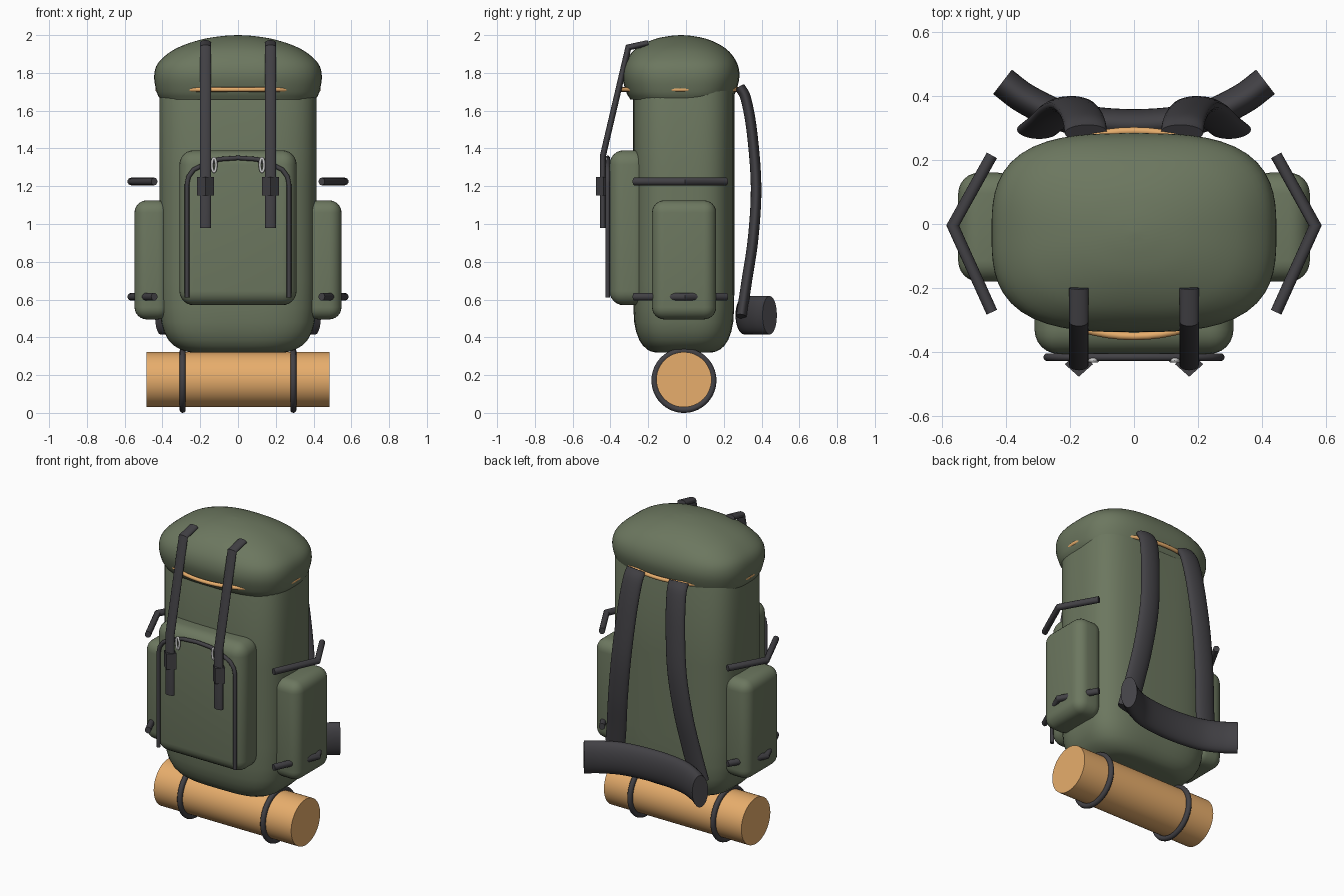
import bpy, bmesh, math
from mathutils import Vector, Matrix

if "Cube" in bpy.data.objects:
    bpy.data.objects.remove(bpy.data.objects["Cube"])


def material(name, rgb):
    m = bpy.data.materials.new(name)
    m.diffuse_color = (*rgb, 1)
    m.use_nodes = True
    m.node_tree.nodes["Principled BSDF"].inputs["Base Color"].default_value = m.diffuse_color
    return m


OLIVE = material("olive_canvas", (0.15, 0.185, 0.115))
DARK = material("dark_webbing", (0.055, 0.053, 0.06))
TAN = material("tan_fabric", (0.80, 0.42, 0.15))
METAL = material("light_metal", (0.6, 0.6, 0.58))


def finish(name, bm, mat):
    bmesh.ops.recalc_face_normals(bm, faces=bm.faces[:])
    me = bpy.data.meshes.new(name)
    bm.to_mesh(me)
    bm.free()
    me.materials.append(mat)
    ob = bpy.data.objects.new(name, me)
    bpy.context.collection.objects.link(ob)
    bpy.ops.object.select_all(action='DESELECT')
    ob.select_set(True)
    bpy.context.view_layer.objects.active = ob
    bpy.ops.object.shade_smooth_by_angle(angle=math.radians(40))
    return ob


def spline(pts, n=6):
    """Catmull-Rom smoothing of a list of points of any dimension."""
    p = [Vector(q) for q in pts]
    p = [2 * p[0] - p[1]] + p + [2 * p[-1] - p[-2]]
    out = []
    for i in range(1, len(p) - 2):
        a, b, c, d = p[i - 1:i + 3]
        for k in range(n):
            t = k / n
            out.append(0.5 * (2 * b + (c - a) * t + (2 * a - 5 * b + 4 * c - d) * t * t
                              + (3 * b - a - 3 * c + d) * t ** 3))
    return out + [p[-2]]


def skin(name, rings, mat, closed=False):
    """Bridge rings of points; cap the ends unless closed."""
    bm = bmesh.new()
    vs = [[bm.verts.new(c) for c in r] for r in rings]
    n = len(vs[0])
    for a, b in zip(vs, vs[1:] + vs[:1] if closed else vs[1:]):
        for i in range(n):
            bm.faces.new((a[i], a[(i + 1) % n], b[(i + 1) % n], b[i]))
    if not closed:
        bm.faces.new(vs[0])
        bm.faces.new(vs[-1])
    return finish(name, bm, mat)


def superellipse(z, hx, hy, cy, e, n=64):
    ring = []
    for i in range(n):
        a = 2 * math.pi * i / n
        c, s = math.cos(a), math.sin(a)
        k = (abs(c) ** e + abs(s) ** e) ** (-1 / e)
        ring.append((hx * c * k, cy + hy * s * k, z))
    return ring


def strap(name, pts, wide, hw, ht, mat=DARK, sides=20):
    """Sweep an elliptical section along a path with mitred corners."""
    p = [Vector(q) for q in pts]
    wide = Vector(wide)
    rings = []
    for i, q in enumerate(p):
        d0 = (q - p[max(i - 1, 0)]).normalized()
        d1 = (p[min(i + 1, len(p) - 1)] - q).normalized()
        t = (d0 + d1).normalized()
        side = (wide - t * t.dot(wide)).normalized()
        nor = t.cross(side) / max(t.dot(d1 if i == 0 else d0), 0.5)
        rings.append([q + side * hw * math.cos(a) + nor * ht * math.sin(a)
                      for a in (2 * math.pi * k / sides for k in range(sides))])
    return skin(name, rings, mat)


def rounded_box(name, lo, hi, r, mat):
    lo, hi = Vector(lo), Vector(hi)
    bm = bmesh.new()
    bmesh.ops.create_cube(bm, size=1, matrix=Matrix.Translation((lo + hi) / 2)
                          @ Matrix.Diagonal((*(hi - lo), 1)))
    bmesh.ops.bevel(bm, geom=bm.edges[:], offset=r, segments=6, profile=0.5, affect='EDGES')
    return finish(name, bm, mat)


def torus(name, centre, u, v, r, mat, n=64):
    """Tube ring around an ellipse with half-axis vectors u and v."""
    c, u, v = Vector(centre), Vector(u), Vector(v)
    w = u.cross(v).normalized()
    rings = []
    for i in range(n):
        a = 2 * math.pi * i / n
        o = u * math.cos(a) + v * math.sin(a)
        out = (-u * math.sin(a) + v * math.cos(a)).cross(w).normalized()
        rings.append([c + o + (out * math.cos(b) + w * math.sin(b)) * r
                      for b in (2 * math.pi * k / 12 for k in range(12))])
    return skin(name, rings, mat, closed=True)


# main bag
body = [(.32, .25, .15), (.325, .275, .172), (.335, .302, .192), (.355, .338, .215),
        (.385, .368, .235), (.43, .392, .252), (.48, .406, .262), (.56, .414, .267),
        (.7, .416, .268), (1.2, .416, .268), (1.7, .416, .268), (1.76, .40, .25)]
skin("main_bag", [superellipse(z, x, y, -.012, 3.5) for z, x, y in body], OLIVE)

# domed lid
lid = [(1.66, .412, .268, 3), (1.70, .431, .29, 3), (1.78, .444, .31, 3), (1.85, .425, .298, 3),
       (1.91, .36, .258, 2.8), (1.95, .28, .205, 2.5), (1.98, .18, .135, 2.3),
       (1.995, .085, .063, 2.1), (2.0, .008, .006, 2)]
skin("lid", [superellipse(z, x, y, -.027, e) for z, x, y, e in spline(lid, 4)], OLIVE)
torus("lid_piping", (0, -.03, 1.712), (.426, 0, 0), (0, .32, 0), .012, TAN)

# front pocket with arched zip
rounded_box("front_pocket", (-.31, -.405, .57), (.31, -.2, 1.39), .075, OLIVE)
arch = [(-.19, 1.31), (-.1, 1.343), (0, 1.35), (.1, 1.343), (.19, 1.31)]
zipper = [(-.27, .61), (-.27, 1.21), (-.262, 1.25), (-.235, 1.287)] + arch + \
         [(.235, 1.287), (.262, 1.25), (.27, 1.21), (.27, .61)]
strap("front_zip", [(x, -.415, z) for x, z in zipper], (0, 1, 0), .012, .012)

# bedroll
skin("bedroll", [[(x, -.011 + .146 * math.cos(a), .176 + .146 * math.sin(a))
                  for a in (2 * math.pi * k / 48 for k in range(48))]
                 for x in (-.485, .485)], TAN)

# hip belt
belt = [(-.41, .443), (-.33, .385), (-.2, .33), (0, .31), (.2, .33), (.33, .385), (.41, .443)]
strap("hip_belt", spline([(x, y, .517) for x, y in belt], 5), (0, 0, 1), .102, .048, sides=28)

# mirrored parts
for s, tag in ((-1, "left"), (1, "right")):
    x0, x1 = sorted((s * .36, s * .548))
    rounded_box(f"side_pocket_{tag}", (x0, -.18, .495), (x1, .16, 1.125), .065, OLIVE)
    for z, level in ((1.225, "upper"), (.615, "lower")):
        strap(f"side_strap_{level}_{tag}",
              [(s * .443, .214, z), (s * .565, -.005, z), (s * .443, -.275, z)],
              (0, 0, 1), .02, .018, sides=16)

    # lid strap, buckle and zip pull
    x = s * .172
    strap(f"lid_strap_{tag}", [(x, -.2, 1.958), (x, -.305, 1.935), (x, -.44, 1.36),
                               (x, -.44, .98)], (1, 0, 0), .03, .016)
    skin(f"lid_buckle_{tag}", [[(x - .044, -.437, z), (x, -.476, z), (x + .044, -.437, z),
                                (x, -.398, z)] for z in (1.15, 1.25)], DARK)
    torus(f"zip_pull_{tag}", (s * .127, -.425, 1.312), (.011, 0, 0), (0, 0, .036), .007, METAL, 24)

    # padded shoulder strap
    path = [(.15, .285, 1.725), (.155, .318, 1.66), (.17, .35, 1.48), (.195, .371, 1.2),
            (.23, .356, .93), (.265, .322, .7), (.3, .293, .51)]
    strap(f"shoulder_strap_{tag}", spline([(s * a, b, c) for a, b, c in path], 5),
          (1, 0, 0), .066, .028, sides=24)

    # bedroll loop
    torus(f"bedroll_loop_{tag}", (s * .293, -.011, .172), (0, .156, 0), (0, 0, .156), .016, DARK)
